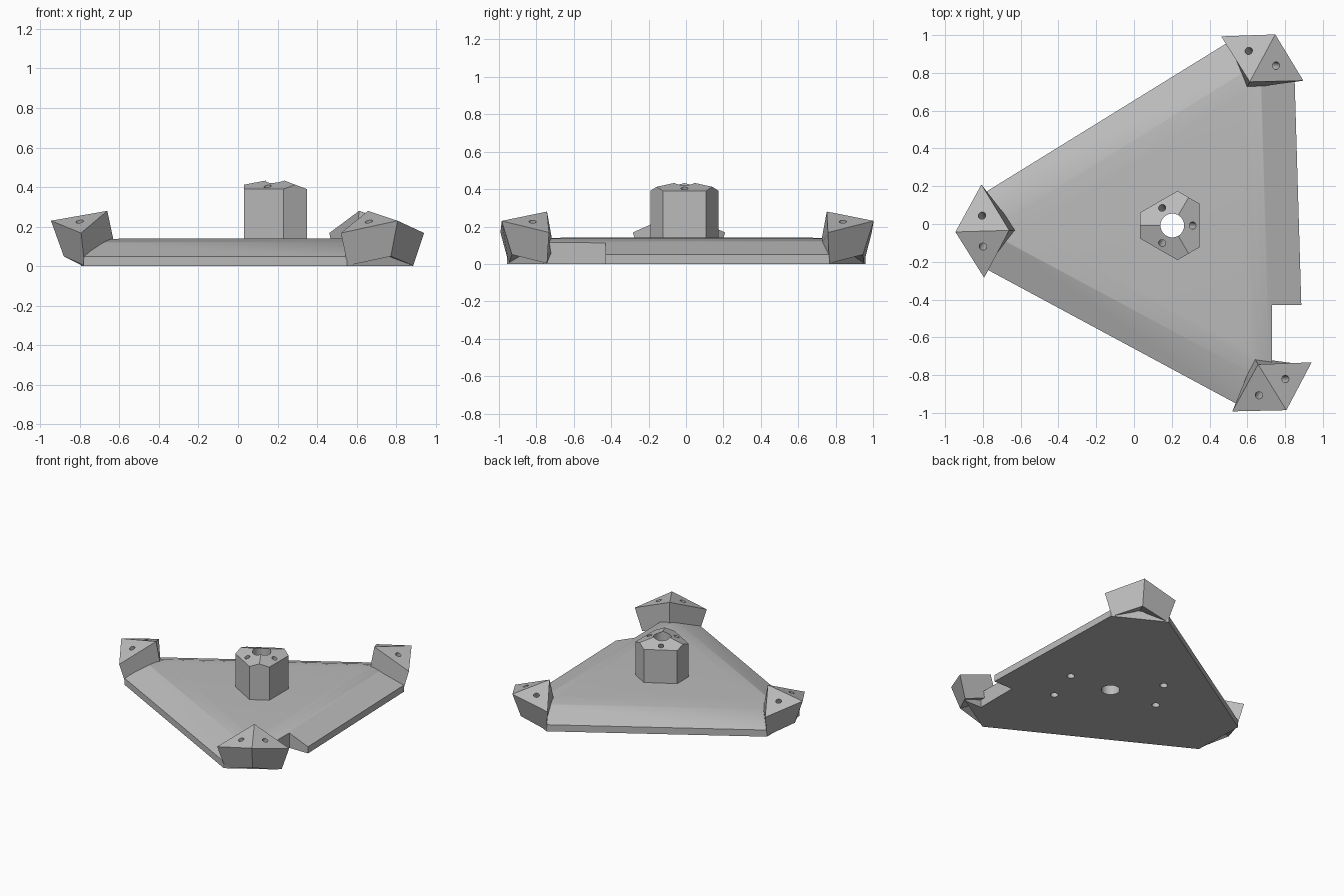
import bpy
import bmesh
from math import radians, cos, sin
from mathutils import Vector, Matrix

if "Cube" in bpy.data.objects:
    bpy.data.objects.remove(bpy.data.objects["Cube"], do_unlink=True)

CENTRE = Vector((0.203, -0.008, 0))
TURN = 1.7          # the three-fold layout is turned slightly about its hub
SLOPE = 0.38        # fall of the post's three top facets

grey = bpy.data.materials.new("plain_grey")
grey.use_nodes = True
COLOUR = (0.5, 0.5, 0.5, 1)
grey.diffuse_color = COLOUR
grey.node_tree.nodes["Principled BSDF"].inputs["Base Color"].default_value = COLOUR


def direction(degrees):
    return Vector((cos(radians(degrees)), sin(radians(degrees)), 0))


def make_object(name, bm):
    bmesh.ops.recalc_face_normals(bm, faces=bm.faces[:])
    mesh = bpy.data.meshes.new(name)
    bm.to_mesh(mesh)
    bm.free()
    mesh.materials.append(grey)
    obj = bpy.data.objects.new(name, mesh)
    bpy.context.collection.objects.link(obj)
    return obj


def convex_solid(name, planes):
    """Carve a large cube down with (point, outward normal) planes."""
    bm = bmesh.new()
    bmesh.ops.create_cube(bm, size=6)
    for point, normal in planes:
        geom = bm.verts[:] + bm.edges[:] + bm.faces[:]
        cut = bmesh.ops.bisect_plane(bm, geom=geom, dist=1e-6, plane_co=point,
                                     plane_no=normal, clear_outer=True)
        edges = [e for e in cut["geom_cut"] if isinstance(e, bmesh.types.BMEdge)]
        if edges:
            bmesh.ops.edgeloop_fill(bm, edges=edges)
    return make_object(name, bm)


def drill(point, axis, radius, depth, segments=20):
    """Cylinder cutter centred on a surface point."""
    bm = bmesh.new()
    turn = Vector(axis).to_track_quat('Z', 'Y').to_matrix().to_4x4()
    bmesh.ops.create_cone(bm, cap_ends=True, segments=segments, radius1=radius,
                          radius2=radius, depth=2 * depth,
                          matrix=Matrix.Translation(point) @ turn)
    return make_object("drill_cutter", bm)


def box(low, high):
    bm = bmesh.new()
    low, high = Vector(low), Vector(high)
    bmesh.ops.create_cube(bm, size=1, matrix=Matrix.Translation((low + high) / 2)
                          @ Matrix.Diagonal((high - low).to_4d()))
    return make_object("notch_cutter", bm)


def subtract(obj, cutters):
    for cutter in cutters:
        mod = obj.modifiers.new("cut", 'BOOLEAN')
        mod.operation = 'DIFFERENCE'
        mod.solver = 'EXACT'
        mod.object = cutter
    bpy.context.view_layer.update()
    depsgraph = bpy.context.evaluated_depsgraph_get()
    mesh = bpy.data.meshes.new_from_object(obj.evaluated_get(depsgraph))
    obj.modifiers.clear()
    obj.data = mesh
    for cutter in cutters:
        bpy.data.objects.remove(cutter, do_unlink=True)


# Base plate: a triangle with clipped corners and softly rounded sloping margins
UP = Vector((0, 0, 1))
planes = [(Vector(), -UP), (Vector((0, 0, 0.14)), UP)]
profile = [(0.67, 0), (0.67, 0.05), (0.49, 0.122), (0.44, 0.136), (0.39, 0.14)]
for i in range(3):
    out = direction(TURN + 120 * i)
    for (a0, z0), (a1, z1) in zip(profile, profile[1:]):
        planes.append((CENTRE + out * a0 + UP * z0, out * (z1 - z0) + UP * (a0 - a1)))
    tip = direction(TURN + 60 + 120 * i)
    planes.append((CENTRE + tip * 0.99, tip))
plate = convex_solid("base_plate", planes)

# Hub hole, edge notch and blind mounting holes underneath
cutters = [drill(CENTRE, UP, 0.063, 1, 32), box((0.73, -0.76, -0.1), (1.2, -0.43, 0.3))]
for x, y in [(-0.37, 0.04), (-0.24, 0.28), (0.25, -0.30), (0.33, -0.03)]:
    cutters.append(drill(CENTRE + Vector((x, y, 0)), UP, 0.027, 0.08))
subtract(plate, cutters)

# Central post: six-sided, with three sloping top facets
apex = CENTRE + UP * 0.445
planes = [(CENTRE + UP * 0.05, -UP)]
cutters = [drill(CENTRE, UP, 0.063, 1, 32)]
for i in range(3):
    out = direction(120 * i)
    short = direction(120 * i + 60)
    facet = out * SLOPE + UP
    planes += [(CENTRE + out * 0.145, out), (CENTRE + short * 0.172, short), (apex, facet)]
    cutters.append(drill(apex + out * 0.108 - UP * 0.108 * SLOPE, facet, 0.019, 0.12))
post = convex_solid("centre_post", planes)
subtract(post, cutters)

# Corner blocks: (outward, sideways, height), ridged top and a hollow-ridged underside
TOP = [(0, 0, 0.28), (0.14, 0.247, 0.168), (0.285, 0, 0.23), (0.14, -0.247, 0.168)]
BOTTOM = [(-0.04, 0, 0.09), (0.12, 0.195, 0.003), (0.22, 0, 0.05), (0.12, -0.195, 0.003)]
blocks = []
for i, name in enumerate(["back_left_block", "right_block", "front_left_block"]):
    angle = TURN + 60 + 120 * i
    place = Matrix.Translation(CENTRE + direction(angle) * 0.864) \
        @ Matrix.Rotation(radians(angle), 4, 'Z')
    bm = bmesh.new()
    top = [bm.verts.new(place @ Vector(p)) for p in TOP]
    low = [bm.verts.new(place @ Vector(p)) for p in BOTTOM]
    for ring in (top, low):
        bm.faces.new((ring[0], ring[1], ring[2]))
        bm.faces.new((ring[0], ring[2], ring[3]))
    for k in range(4):
        n = (k + 1) % 4
        bm.faces.new((top[k], top[n], low[n], low[k]))
    block = make_object(name, bm)
    # One screw hole square to each roof face
    cutters = []
    for side in (1, -1):
        corner = [Vector(TOP[0]), Vector(TOP[2]), Vector(TOP[2 - side])]
        normal = (corner[1] - corner[0]).cross(corner[2] - corner[0])
        centre = sum(corner, Vector()) / 3
        cutters.append(drill(place @ centre, place.to_3x3() @ normal, 0.02, 0.26))
    subtract(block, cutters)
    blocks.append(block)

# Smooth the holes and margins, keep real edges crisp
bpy.ops.object.select_all(action='DESELECT')
for obj in [plate, post] + blocks:
    obj.select_set(True)
    bpy.context.view_layer.objects.active = obj
bpy.ops.object.shade_smooth_by_angle(angle=radians(30))
